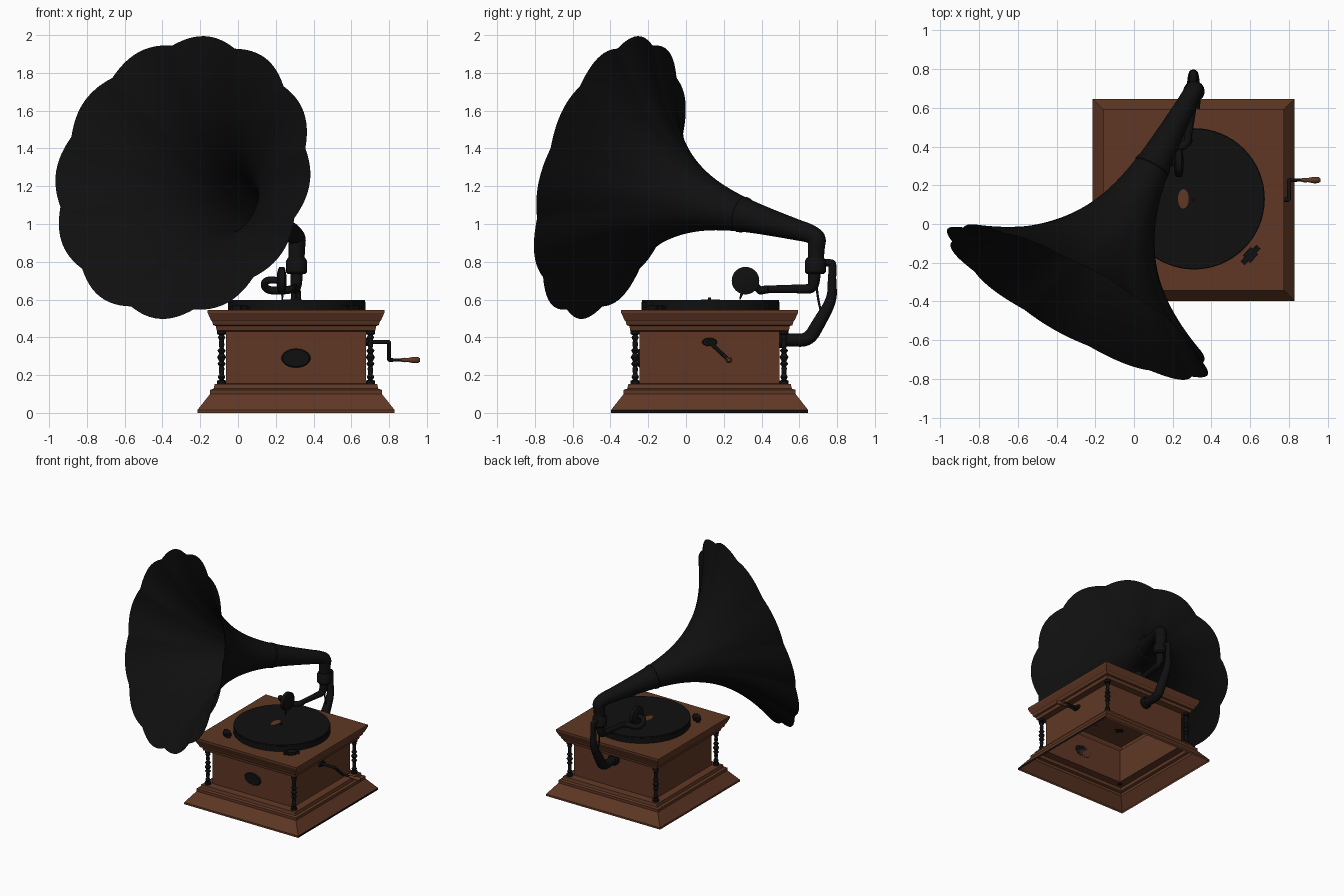
import bpy, bmesh, math
from mathutils import Vector, Matrix

if "Cube" in bpy.data.objects:
    bpy.data.objects.remove(bpy.data.objects["Cube"])

CX, CY = 0.307, 0.125          # cabinet centre


def material(name, rgb):
    m = bpy.data.materials.new(name)
    m.diffuse_color = (*rgb, 1)
    m.use_nodes = True
    m.node_tree.nodes["Principled BSDF"].inputs["Base Color"].default_value = m.diffuse_color
    return m


BLACK = material("black_metal", (0.005, 0.005, 0.005))
WOOD = material("brown_wood", (0.115, 0.039, 0.018))


def add(name, mesh, mat, smooth=True):
    ob = bpy.data.objects.new(name, mesh)
    bpy.context.collection.objects.link(ob)
    mesh.materials.clear()
    mesh.materials.append(mat)
    if smooth:
        bpy.ops.object.select_all(action='DESELECT')
        bpy.context.view_layer.objects.active = ob
        ob.select_set(True)
        bpy.ops.object.shade_smooth_by_angle(angle=math.radians(40))
    return ob


def rings(name, loops, mat, cap_start=True, cap_end=True, smooth=True):
    """Skin a list of closed point loops."""
    bm = bmesh.new()
    vs = [[bm.verts.new(p) for p in loop] for loop in loops]
    n = len(vs[0])
    for a, b in zip(vs, vs[1:]):
        for i in range(n):
            j = (i + 1) % n
            bm.faces.new((a[i], a[j], b[j], b[i]))
    if cap_start:
        bm.faces.new(vs[0][::-1])
    if cap_end:
        bm.faces.new(vs[-1])
    bmesh.ops.recalc_face_normals(bm, faces=bm.faces)
    me = bpy.data.meshes.new(name)
    bm.to_mesh(me)
    bm.free()
    return add(name, me, mat, smooth)


def lathe(name, profile, origin, mat, axis=(0, 0, 1), scale=(1, 1), seg=32):
    """Revolve (radius, height) pairs about an axis; scale squashes the section."""
    rot = Vector((0, 0, 1)).rotation_difference(Vector(axis)).to_matrix()
    o = Vector(origin)
    loops = []
    for r, h in profile:
        loops.append([o + rot @ Vector((r * scale[0] * math.cos(a), r * scale[1] * math.sin(a), h))
                      for a in (2 * math.pi * i / seg for i in range(seg))])
    return rings(name, loops, mat)


def tube(name, pts, mat=BLACK):
    """Smooth tube through (x, y, z, radius) control points."""
    cu = bpy.data.curves.new(name, 'CURVE')
    cu.dimensions = '3D'
    cu.bevel_depth = 1
    cu.bevel_resolution = 4
    cu.use_fill_caps = True
    sp = cu.splines.new('NURBS')
    sp.points.add(len(pts) - 1)
    for p, (x, y, z, r) in zip(sp.points, pts):
        p.co = (x, y, z, 1)
        p.radius = r
    sp.order_u = 3
    sp.use_endpoint_u = True
    sp.resolution_u = 8
    tmp = bpy.data.objects.new(name + "_path", cu)
    bpy.context.collection.objects.link(tmp)
    dg = bpy.context.evaluated_depsgraph_get()
    me = bpy.data.meshes.new_from_object(tmp.evaluated_get(dg))
    bpy.data.objects.remove(tmp)
    return add(name, me, mat)


def box(name, centre, size, mat, turn=0):
    bm = bmesh.new()
    bmesh.ops.create_cube(bm, size=1)
    bmesh.ops.transform(bm, verts=bm.verts, matrix=Matrix.Translation(centre)
                        @ Matrix.Rotation(turn, 4, 'Z') @ Matrix.Diagonal((*size, 1)))
    me = bpy.data.meshes.new(name)
    bm.to_mesh(me)
    bm.free()
    return add(name, me, mat, False)


# Cabinet: square moulded shell, open underneath
mould = [(.522, 0), (.522, .015), (.455, .10), (.455, .122), (.436, .128), (.43, .152), (.37, .155),
         (.37, .432), (.42, .435), (.425, .46), (.438, .464), (.445, .486), (.45, .49),
         (.468, .53), (.468, .545)]
cab = rings("cabinet", [[(CX + sx * h, CY + sy * h, z) for sx, sy in ((-1, -1), (1, -1), (1, 1), (-1, 1))]
                        for h, z in mould], WOOD, cap_start=False, smooth=False)
cab.data.materials.append(BLACK)
for f in cab.data.polygons:      # dark strip under the crank side
    if f.center.z < .02 and f.center.x > CX + .5:
        f.material_index = 1

# Turned corner columns
turned = [(.024, .153), (.024, .17), (.012, .175), (.02, .19), (.012, .205), (.015, .235), (.011, .245),
          (.022, .26), (.012, .273), (.024, .295), (.012, .315), (.022, .33), (.011, .343),
          (.015, .36), (.012, .385), (.02, .4), (.012, .412), (.024, .417), (.024, .433)]
for sx in (-1, 1):
    for sy in (-1, 1):
        lathe("corner_column", turned, (CX + .394 * sx, CY + .394 * sy, 0), BLACK, seg=16)

# Oval plate on the front
lathe("front_oval_plate", [(.077, 0), (.07, .008)], (CX, CY - .37, .29), BLACK,
      axis=(0, -1, 0), scale=(1, .65))

# Turntable, record, label patch and spindle
lathe("turntable", [(.365, .545), (.365, .588)], (CX + .004, CY + .005, 0), BLACK, seg=64)
lathe("record", [(.362, .588), (.362, .598)], (CX + .004, CY + .005, 0), BLACK, seg=64)
lathe("record_label", [(1, .598), (1, .6)], (.255, .13, 0), WOOD, scale=(.028, .05))
lathe("spindle", [(.008, .598), (.008, .612)], (CX, CY, 0), BLACK, seg=12)

# Brake levers on the lid
for s in (-1, 1):
    box("brake_lever", (CX + .295 * s, CY - .285, .556), (.12, .03, .02), BLACK, turn=s * .8)
    box("brake_pad", (CX + .295 * s, CY - .285, .556), (.06, .055, .024), BLACK, turn=s * .8)

# Winding crank
lathe("crank_plate", [(.04, 0), (.036, .01)], (CX + .37, CY, .375), BLACK, axis=(1, 0, 0), scale=(.55, 1))
tube("crank_rod", [(.67, .125, .375, .011), (.785, .125, .375, .011), (.80, .125, .375, .011),
                   (.80, .135, .365, .011), (.80, .215, .29, .011), (.80, .227, .28, .011),
                   (.815, .227, .28, .009), (.88, .227, .28, .008)])
lathe("crank_handle", [(.009, .865), (.012, .88), (.011, .9), (.017, .93), (.016, .953), (.008, .964)],
      (0, .227, .28), WOOD, axis=(1, 0, 0), seg=16)

# Flared horn with twelve scallops
TIP = Vector((.31, .69, .94))
AX = Vector((-.6, -1.09, .305)).normalized()
U = AX.cross(Vector((0, 0, -1))).normalized()
if U.x < 0:
    U = -U
V = AX.cross(U).normalized()
if V.z < 0:
    V = -V
LEN, SEG, STEPS = 1.285, 144, 44


def horn_r(t):
    return .045 + .085 * t + .617 * (t / LEN) ** 4.3


def horn_loop(t, extra=0):
    loop = []
    for i in range(SEG):
        a = 2 * math.pi * i / SEG
        dip = 1 - abs(math.sin(6 * (a - math.radians(12.5))))
        r = (horn_r(t) + extra) * (1 - .045 * (t / LEN) ** 4 * dip)
        loop.append(TIP + AX * t + (U * math.cos(a) + V * math.sin(a)) * r)
    return loop


rings("horn", [horn_loop(LEN * (i / STEPS) ** .8) for i in range(1, STEPS + 1)], BLACK, False, False)
rings("horn_joint_band", [horn_loop(.44, 0), horn_loop(.445, .004), horn_loop(.465, .004), horn_loop(.47, 0)],
      BLACK, False, False)

# Elbow from the horn down to its collar
s = TIP + AX * .12
tube("horn_elbow", [(*s, .054), (.315, .70, .945, .048), (.31, .688, .87, .044), (.31, .688, .80, .042)])
lathe("elbow_collar", [(.045, .735), (.055, .745), (.055, .805), (.045, .822)], (.31, .685, 0), BLACK)

# Tone arm with gooseneck and sound box
tube("tone_arm", [(.31, .68, .76, .034), (.31, .68, .70, .032), (.305, .665, .655, .027),
                  (.30, .60, .657, .023), (.275, .42, .655, .019)])
tube("gooseneck", [(.285, .44, .655, .021), (.27, .40, .65, .022), (.17, .395, .645, .021),
                   (.135, .37, .67, .02), (.15, .33, .71, .019), (.22, .315, .70, .018)])
lathe("sound_box", [(.04, -.025), (.06, -.02), (.073, -.014), (.073, .014), (.06, .018), (.03, .024)],
      (.232, .315, .70), BLACK, axis=(1, 0, 0))
tube("needle", [(.235, .30, .64, .009), (.235, .29, .62, .006), (.235, .285, .60, .003)])

# Rear bracket carrying the horn
tube("rear_bracket", [(.307, .70, .795, .018), (.307, .765, .795, .02), (.307, .778, .79, .02),
                      (.307, .772, .70, .022), (.307, .775, .60, .028), (.307, .70, .47, .036),
                      (.307, .65, .385, .036), (.307, .56, .385, .034), (.307, .50, .388, .034)])
lathe("bracket_flange", [(.045, .494), (.045, .515), (.035, .525)], (.307, 0, .388), BLACK, axis=(0, 1, 0))
tube("bracket_stay", [(.307, .69, .68, .006), (.307, .70, .58, .006), (.307, .72, .52, .006)])
